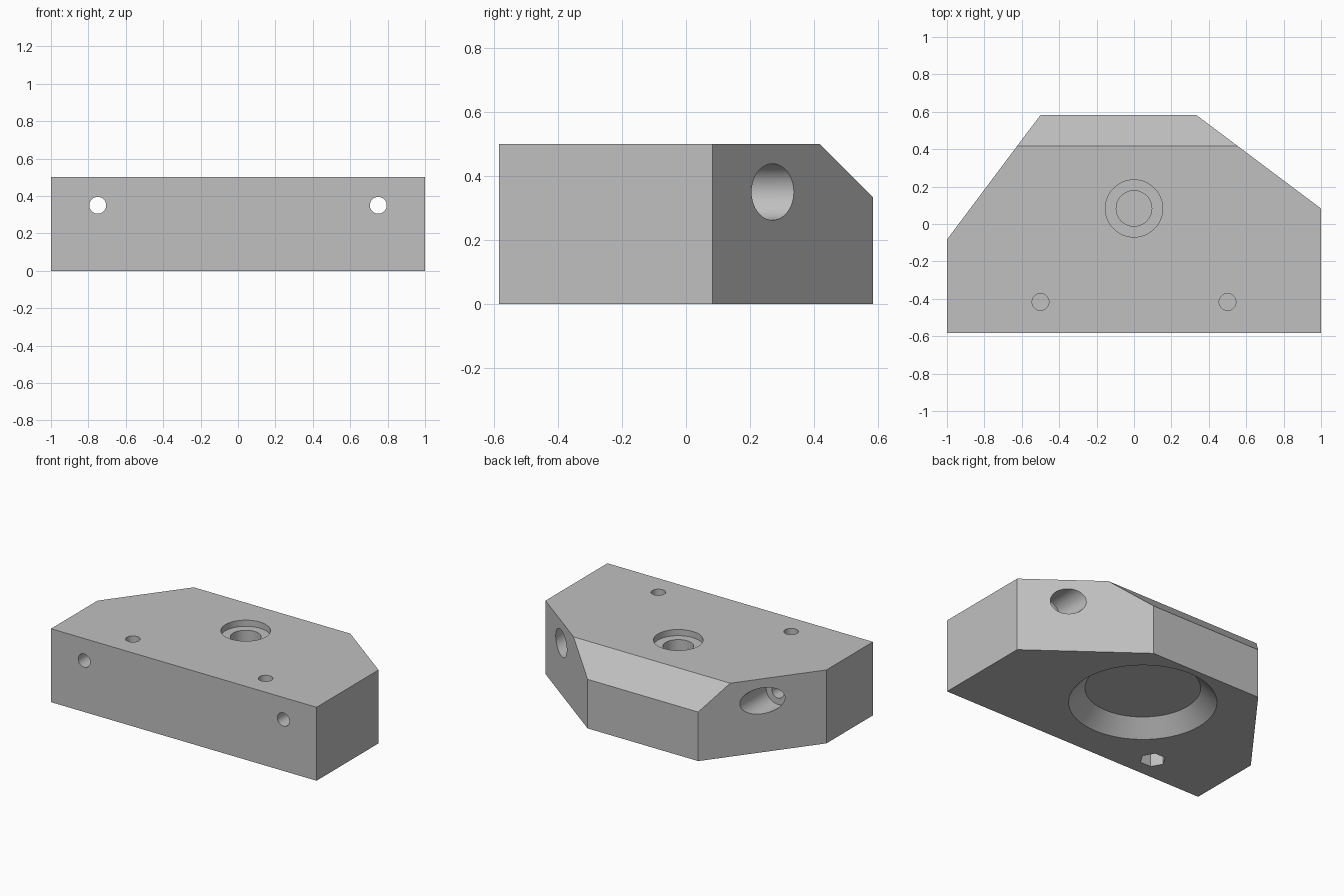
import bpy, bmesh, math
from mathutils import Matrix, Vector

if "Cube" in bpy.data.objects:
    bpy.data.objects.remove(bpy.data.objects["Cube"])

grey = bpy.data.materials.new("grey")
grey.diffuse_color = (0.53, 0.53, 0.53, 1)
grey.use_nodes = True
grey.node_tree.nodes["Principled BSDF"].inputs["Base Color"].default_value = grey.diffuse_color


def make_object(name, bm):
    bmesh.ops.recalc_face_normals(bm, faces=bm.faces)
    mesh = bpy.data.meshes.new(name)
    bm.to_mesh(mesh)
    bm.free()
    mesh.materials.append(grey)
    obj = bpy.data.objects.new(name, mesh)
    bpy.context.collection.objects.link(obj)
    return obj


def bore(name, start, end, r1, r2=None, sides=64):
    """Cylinder or cone cutter between two points."""
    a, b = Vector(start), Vector(end)
    axis = b - a
    bm = bmesh.new()
    bmesh.ops.create_cone(bm, cap_ends=True, segments=sides, radius1=r1,
                          radius2=r1 if r2 is None else r2, depth=axis.length)
    turn = Vector((0, 0, 1)).rotation_difference(axis).to_matrix().to_4x4()
    if sides == 6:  # hex corners point along x
        turn = turn @ Matrix.Rotation(math.pi / 2, 4, 'Z')
    bm.transform(Matrix.Translation((a + b) / 2) @ turn)
    cutter = make_object(name, bm)
    cutter.hide_render = True
    return cutter


# Body: extruded plan outline with a sloped upper back edge
outline = [(-1, -0.583), (1, -0.583), (1, 0.083),
           (0.333, 0.583), (-0.5, 0.583), (-1, -0.083)]
bm = bmesh.new()
base = bm.faces.new([bm.verts.new((x, y, 0)) for x, y in outline])
top = bmesh.ops.extrude_face_region(bm, geom=[base])["geom"]
bmesh.ops.translate(bm, vec=(0, 0, 0.5),
                    verts=[v for v in top if isinstance(v, bmesh.types.BMVert)])
cut = bmesh.ops.bisect_plane(bm, geom=bm.verts[:] + bm.edges[:] + bm.faces[:],
                             plane_co=(0, 0.417, 0.5), plane_no=(0, 1, 1),
                             clear_outer=True)
bmesh.ops.contextual_create(
    bm, geom=[e for e in cut["geom_cut"] if isinstance(e, bmesh.types.BMEdge)])
body = make_object("block_body", bm)

cutters = []
# Stepped blind bore in the top, wide conical recess underneath
cy = 0.083
cutters.append(bore("top_counterbore", (0, cy, 0.458), (0, cy, 0.6), 0.153))
cutters.append(bore("top_bore", (0, cy, 0.13), (0, cy, 0.5), 0.095))
cutters.append(bore("bottom_recess", (0, cy, -0.05), (0, cy, 0.1), 0.503, 0.353))

for s in (-1, 1):
    # Front-to-back bolt holes, widened from the angled back faces
    x = 0.75 * s
    cutters.append(bore("bolt_hole", (x, -0.7, 0.35), (x, 0.2, 0.35), 0.045, sides=48))
    cutters.append(bore("bolt_counterbore", (x, cy, 0.35), (x, 0.7, 0.35), 0.088))
    # Blind screw holes from above with hexagonal nut pockets below
    x = 0.5 * s
    cutters.append(bore("screw_hole", (x, -0.417, 0.15), (x, -0.417, 0.6), 0.045, sides=48))
    cutters.append(bore("nut_pocket", (x, -0.417, -0.1), (x, -0.417, 0.13), 0.08, sides=6))

# Cut every hole, then remove the cutters
bpy.context.view_layer.objects.active = body
body.select_set(True)
for c in cutters:
    mod = body.modifiers.new("cut", 'BOOLEAN')
    mod.operation = 'DIFFERENCE'
    mod.solver = 'EXACT'
    mod.object = c
    bpy.ops.object.modifier_apply(modifier=mod.name)
for c in cutters:
    bpy.data.objects.remove(c)

bpy.ops.object.select_all(action='DESELECT')
body.select_set(True)
bpy.context.view_layer.objects.active = body
bpy.ops.object.shade_smooth_by_angle(angle=math.radians(25))
